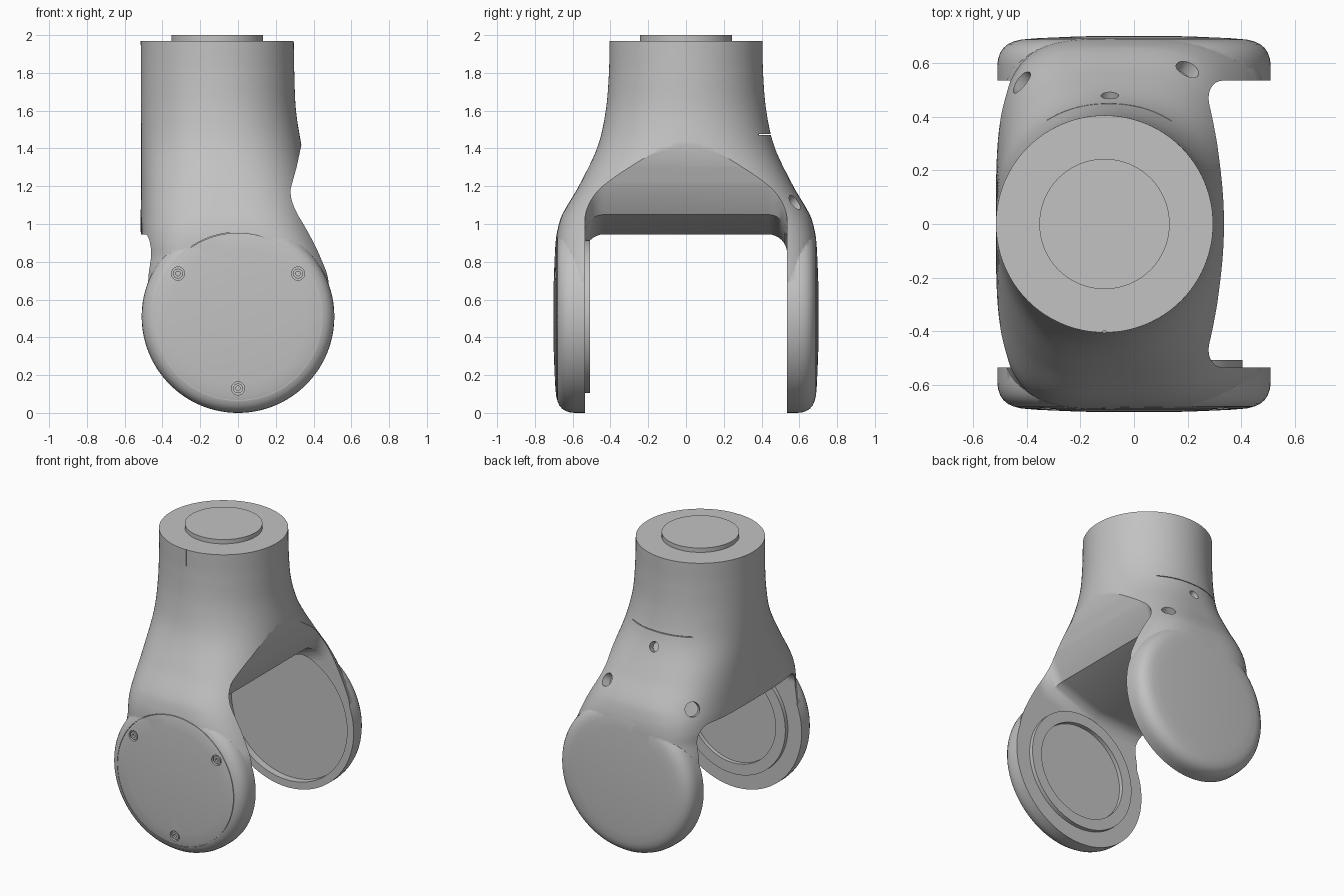
import bpy, bmesh, math
from mathutils import Vector

if "Cube" in bpy.data.objects:
    bpy.data.objects.remove(bpy.data.objects["Cube"])

grey = bpy.data.materials.new("satin grey")
grey.use_nodes = True
grey.diffuse_color = (0.54, 0.54, 0.54, 1)
grey.node_tree.nodes["Principled BSDF"].inputs["Base Color"].default_value = grey.diffuse_color

AXIS = 0.51      # height of the fork pivot, also the ear radius
EAR = 0.7        # outer half width over the ears
GAP = 0.535      # inner half width between the ears
NECK = -0.11     # x of the neck centre


def finish(name, bm):
    bmesh.ops.recalc_face_normals(bm, faces=bm.faces)
    mesh = bpy.data.meshes.new(name)
    bm.to_mesh(mesh)
    bm.free()
    mesh.materials.append(grey)
    ob = bpy.data.objects.new(name, mesh)
    bpy.context.collection.objects.link(ob)
    return ob


def loft(name, rings, closed=False):
    """Skin a list of point rings; cap the ends unless the loft is closed."""
    bm = bmesh.new()
    rows = [[bm.verts.new(p) for p in ring] for ring in rings]
    pairs = list(zip(rows, rows[1:]))
    if closed:
        pairs.append((rows[-1], rows[0]))
    else:
        bm.faces.new(rows[0])
        bm.faces.new(rows[-1])
    for a, b in pairs:
        for i in range(len(a)):
            j = i - 1
            bm.faces.new((a[j], a[i], b[i], b[j]))
    return finish(name, bm)


def turned(name, profile, centre, direction, sides=64, closed=False):
    """Turn a (radius, distance) profile about a direction."""
    turn = Vector(direction).to_track_quat("Z", "Y")
    angles = [math.tau * i / sides for i in range(sides)]
    rings = [[Vector(centre) + turn @ Vector((r * math.cos(a), r * math.sin(a), h))
              for a in angles] for r, h in profile]
    return loft(name, rings, closed)


def combine(ob, tool, operation="DIFFERENCE"):
    tool.hide_render = True
    mod = ob.modifiers.new("combine", "BOOLEAN")
    mod.operation, mod.solver, mod.object = operation, "EXACT", tool
    bpy.context.view_layer.objects.active = ob
    bpy.ops.object.modifier_apply(modifier=mod.name)
    bpy.data.objects.remove(tool)


def smooth(ob):
    bpy.ops.object.select_all(action="DESELECT")
    ob.select_set(True)
    bpy.context.view_layer.objects.active = ob
    bpy.ops.object.shade_smooth_by_angle(angle=math.radians(30))


# Body sections: height, half depth, left x, right x, squareness
KEYS = [
    (0.32, 0.61, -0.42, 0.42, 6), (0.51, 0.66, -0.49, 0.49, 6),
    (0.7, 0.688, -0.505, 0.508, 5.2), (0.82, 0.692, -0.505, 0.482, 4.3),
    (0.9, 0.69, -0.513, 0.455, 3.9), (0.97, 0.68, -0.515, 0.43, 3.6),
    (1.05, 0.655, -0.515, 0.41, 3.2), (1.2, 0.568, -0.514, 0.378, 2.8),
    (1.41, 0.468, -0.514, 0.337, 2.25), (1.6, 0.425, -0.514, 0.307, 2.05),
    (1.8, 0.408, -0.514, 0.298, 2), (1.97, 0.405, -0.515, 0.295, 2),
]


def section(k, t):
    """Smooth curve through the key sections."""
    def slope(i, c):
        lo, hi = KEYS[max(i - 1, 0)], KEYS[min(i + 1, len(KEYS) - 1)]
        return (hi[c] - lo[c]) / (hi[0] - lo[0])
    p, q = KEYS[k], KEYS[k + 1]
    step = q[0] - p[0]
    out = [p[0] + t * step]
    for c in range(1, len(p)):
        s = t * t * (3 - 2 * t)
        out.append(p[c] * (1 - s) + q[c] * s + step * t * (1 - t)
                   * ((1 - t) * slope(k, c) - t * slope(k + 1, c)))
    return out


def power(v, n):
    return math.copysign(abs(v) ** (2 / n), v)


# Blend from the ears up to the round neck
SIDES, STEPS = 128, 7
ANGLES = [math.tau * i / SIDES for i in range(SIDES)]
rings = []
cuts = [(k, s / STEPS) for k in range(len(KEYS) - 1) for s in range(STEPS)]
for k, t in cuts + [(len(KEYS) - 2, 1)]:
    z, depth, left, right, n = section(k, t)
    mid, half = (left + right) / 2, (right - left) / 2
    rings.append([(mid + half * power(math.cos(a), n), depth * power(math.sin(a), n), z)
                  for a in ANGLES])
body = loft("fork_body", rings)

# Round ears with a soft outer rim
RIM = [(0.51, 0.4), (0.51, 0.59), (0.507, 0.615), (0.5, 0.637), (0.488, 0.656),
       (0.47, 0.671), (0.448, 0.681), (0.42, 0.688), (0.36, 0.693), (0.2, 0.7), (0.03, 0.702)]
for side in (-1, 1):
    combine(body, turned("ear", RIM, (0, 0, AXIS), (0, side, 0), 128), "UNION")

# Fork gap with filleted roof and a sloping relief on the open side
ROOF = [(-0.9, 0.945), (-0.1, 0.945), (0.21, 1.05), (0.255, 1.13),
        (0.285, 1.21), (0.31, 1.3), (0.338, 1.43), (0.4, 1.64)]
FILLET = 0.1
slices = []
for side in (-1, 1):
    for i in range(9):
        a = math.pi / 2 * (8 - i if side < 0 else i) / 8
        d = FILLET * (1 - math.cos(a))
        y = side * (GAP - FILLET + FILLET * math.sin(a))
        roof = [(x + (0.8 * d if x > 0 else 0), y, z - d) for x, z in ROOF]
        slices.append([(-0.9, y, -0.2)] + roof + [(0.9, y, 1.5), (0.9, y, -0.2)])
combine(body, loft("gap_cutter", slices))

# Bearing recess inside the back ear
combine(body, turned("recess_cutter", [(0.46, -0.01), (0.46, 0.05)],
                     (0, GAP, AXIS), (0, 1, 0), 96))
# Joint line round the front cover
combine(body, turned("seam_cutter", [(0.443, 0), (0.446, 0), (0.446, 0.08), (0.443, 0.08)],
                     (0, -0.675, AXIS), (0, -1, 0), 96, True))

# Holes on the back shoulder
for spot, way, r in (((0.195, 0.57, 1.11), (0.5, 0.7, 0.5), 0.045),
                     ((-0.41, 0.52, 1.05), (-0.7, 0.6, 0.35), 0.048),
                     ((-0.09, 0.475, 1.38), (0, 0.9, 0.4), 0.033)):
    combine(body, turned("hole_cutter", [(r, -0.04), (r, 0.15)], spot, way, 32))


def slot(x, y, z, sx, sy, sz):
    bm = bmesh.new()
    bmesh.ops.create_cube(bm, size=1)
    bmesh.ops.scale(bm, vec=(sx, sy, sz), verts=bm.verts)
    bmesh.ops.translate(bm, vec=(x, y, z), verts=bm.verts)
    combine(body, finish("slot_cutter", bm))


# Index mark on the neck and fine slit on the back
slot(NECK, -0.44, 1.93, 0.01, 0.08, 0.14)
slot(-0.09, 0.44, 1.475, 0.47, 0.11, 0.005)

# Cover screws
for i in range(3):
    a = math.radians(-90 + 120 * i)
    spot = (0.367 * math.cos(a), -0.692, AXIS + 0.025 + 0.405 * math.sin(a))
    combine(body, turned("screw_seat_cutter", [(0.035, -0.02), (0.035, 0.05)],
                         spot, (0, -1, 0), 32))
    smooth(turned("cover_screw", [(0.026, -0.03), (0.026, -0.006), (0.012, -0.006), (0.012, -0.02)],
                  spot, (0, -1, 0), 24))
smooth(body)

# Raised bearing ring inside the front ear
smooth(turned("bearing_ring", [(0.405, -0.01), (0.405, 0.028), (0.33, 0.028), (0.33, -0.01)],
              (0, -GAP, AXIS), (0, 1, 0), 96, True))
# Round boss on top of the neck
smooth(turned("top_boss", [(0.243, -0.01), (0.243, 0.03)], (NECK, 0, 1.97), (0, 0, 1), 96))
